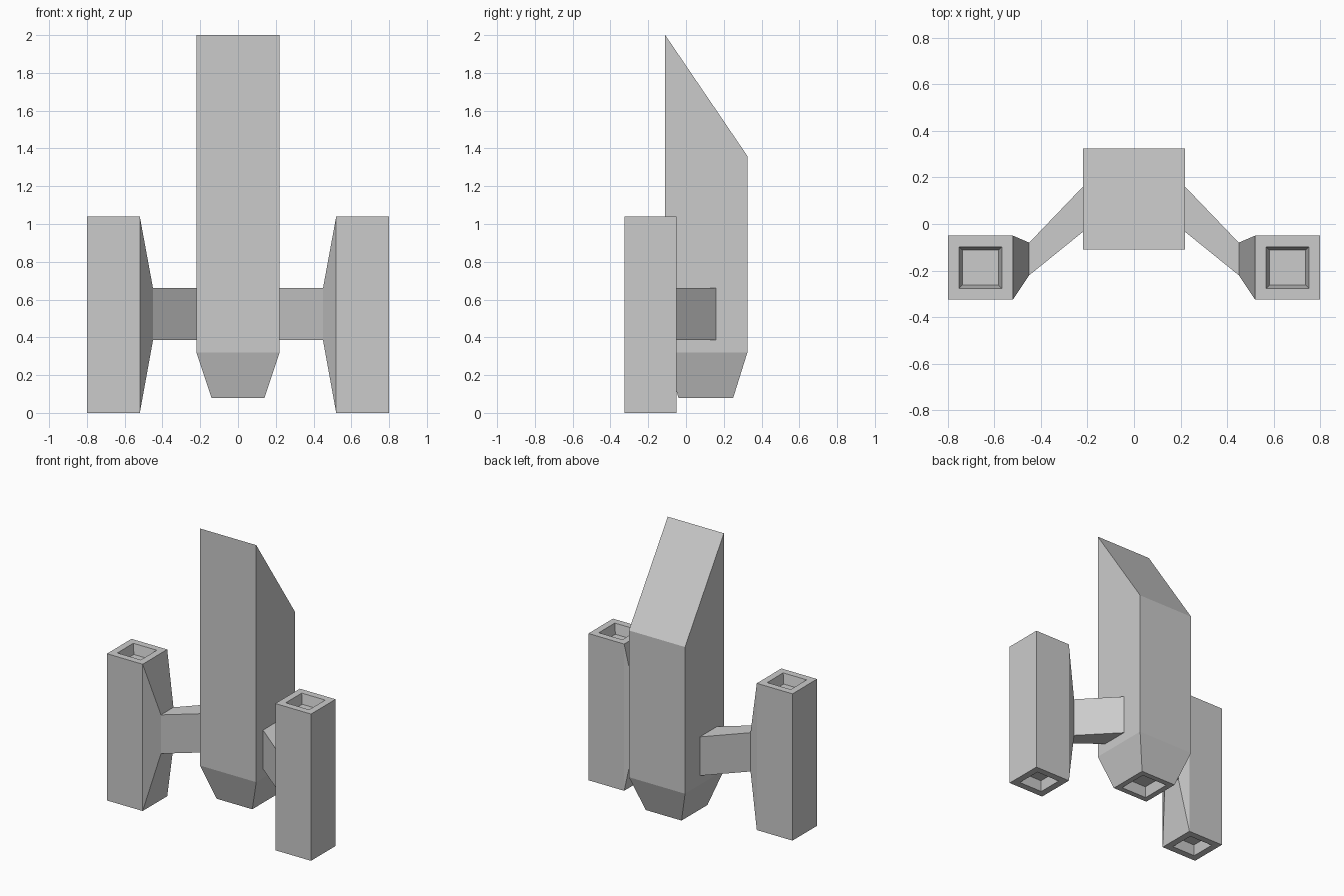
import bpy, bmesh
from mathutils import Vector

cube = bpy.data.objects.get("Cube")
if cube:
    bpy.data.objects.remove(cube, do_unlink=True)

grey = bpy.data.materials.new("plain_grey")
grey.use_nodes = True
colour = (0.6, 0.6, 0.6, 1)
grey.diffuse_color = colour
grey.node_tree.nodes["Principled BSDF"].inputs["Base Color"].default_value = colour


def loft(bm, rings):
    """Join four-cornered rings with side walls and cap both ends."""
    loops = [[bm.verts.new(p) for p in ring] for ring in rings]
    for a, b in zip(loops, loops[1:]):
        for i in range(4):
            j = (i + 1) % 4
            bm.faces.new((a[i], a[j], b[j], b[i]))
    caps = [bm.faces.new(loops[0]), bm.faces.new(loops[-1])]
    bmesh.ops.recalc_face_normals(bm, faces=bm.faces)
    return caps


def ring_z(x0, x1, y0, y1, z):
    return [(x0, y0, z), (x1, y0, z), (x1, y1, z), (x0, y1, z)]


def ring_x(x, y0, y1, z0, z1):
    return [(x, y0, z0), (x, y1, z0), (x, y1, z1), (x, y0, z1)]


def recess(bm, face, border, depth=0.07, taper=0.02):
    """Sink a tapered square hole into a cap."""
    inward = -face.normal.copy()
    bmesh.ops.inset_region(bm, faces=[face], thickness=border)
    bmesh.ops.inset_region(bm, faces=[face], thickness=taper)
    bmesh.ops.translate(bm, verts=face.verts, vec=inward * depth)


def finish(bm, name, mirrored=False):
    mesh = bpy.data.meshes.new(name)
    bm.to_mesh(mesh)
    bm.free()
    mesh.materials.append(grey)
    obj = bpy.data.objects.new(name, mesh)
    bpy.context.collection.objects.link(obj)
    if mirrored:
        obj.modifiers.new("Mirror", "MIRROR").use_axis[0] = True
    return obj


# Central hull: tapered tail, straight column, sloped nose
bm = bmesh.new()
nose = ring_z(-0.22, 0.22, -0.11, 0.325, 2.0)
nose = [(x, y, 2.0 if y < 0 else 1.36) for x, y, z in nose]
tail, _ = loft(bm, [ring_z(-0.14, 0.14, -0.04, 0.25, 0.08),
                    ring_z(-0.22, 0.22, -0.11, 0.325, 0.32),
                    nose])
recess(bm, tail, 0.055)
finish(bm, "hull")

# Side pods, open at both ends
bm = bmesh.new()
for cap in loft(bm, [ring_z(0.52, 0.80, -0.325, -0.05, 0),
                     ring_z(0.52, 0.80, -0.325, -0.05, 1.04)]):
    recess(bm, cap, 0.068)
finish(bm, "side_pods", True)

# Flared mounts and swept struts
bm = bmesh.new()
loft(bm, [ring_x(0.52, -0.325, -0.05, 0, 1.04),
          ring_x(0.45, -0.22, -0.08, 0.385, 0.66),
          ring_x(0.215, -0.03, 0.165, 0.385, 0.66)])
finish(bm, "pod_struts", True)
